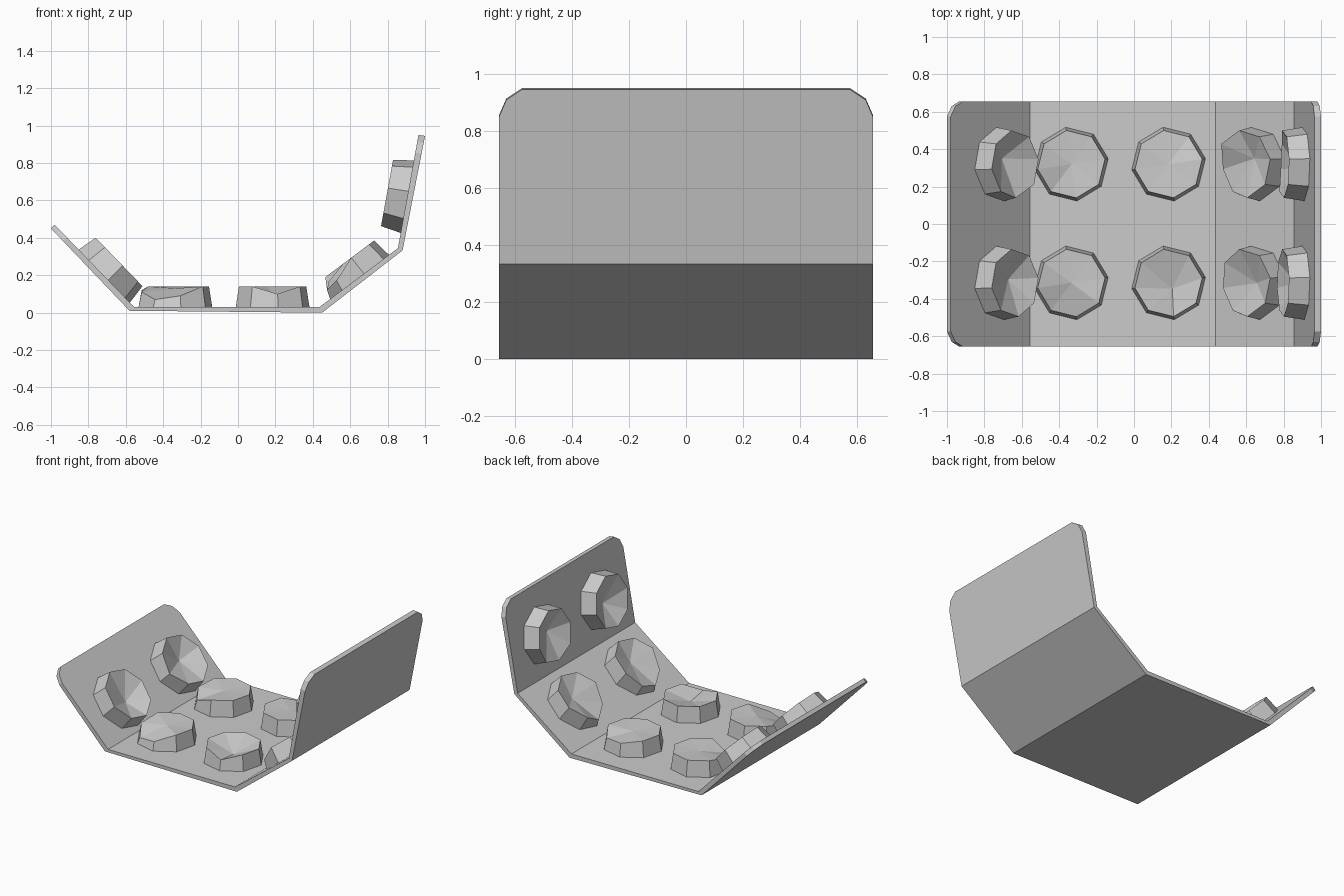
import bpy, bmesh, math
from mathutils import Vector

if "Cube" in bpy.data.objects:
    bpy.data.objects.remove(bpy.data.objects["Cube"], do_unlink=True)

foil = bpy.data.materials.new("grey_foil")
foil.use_nodes = True
foil.diffuse_color = (0.6, 0.6, 0.6, 1)
foil.node_tree.nodes["Principled BSDF"].inputs["Base Color"].default_value = (0.6, 0.6, 0.6, 1)


def finish(bm, name):
    bmesh.ops.recalc_face_normals(bm, faces=bm.faces)
    mesh = bpy.data.meshes.new(name)
    bm.to_mesh(mesh)
    bm.free()
    mesh.materials.append(foil)
    obj = bpy.data.objects.new(name, mesh)
    bpy.context.collection.objects.link(obj)


# Folded sheet: inner and outer fold lines in the xz plane
inner = [Vector(p) for p in ((-.98, .47), (-.555, .03), (.435, .03), (.855, .345), (.965, .95))]
outer = [Vector(p) for p in ((-1, .45), (-.58, .01), (.45, 0), (.88, .333), (1, .945))]
HALF = .655
corner = ((0, .575), (.06, .63), (.155, .655))   # fraction along end panel, half width


def stations(line):
    start = [(line[0].lerp(line[1], t), w) for t, w in corner]
    end = [(line[-1].lerp(line[-2], t), w) for t, w in corner]
    return start + [(p, HALF) for p in line[1:-1]] + end[::-1]


bm = bmesh.new()
rings = []
for (a, w), (b, _) in zip(stations(inner), stations(outer)):
    rings.append([bm.verts.new((p.x, s * w, p.y))
                  for p, s in ((a, -1), (a, 1), (b, 1), (b, -1))])
for r, q in zip(rings, rings[1:]):
    for i in range(4):
        j = (i + 1) % 4
        bm.faces.new((r[i], r[j], q[j], q[i]))
bm.faces.new(rings[0])
bm.faces.new(rings[-1])
finish(bm, "folded_sheet")


# Blisters: tapered octagons with a crushed lid
def blister(name, centre, along, y, low, dent):
    """low: rim corner -> height; dent: offset and height of the lid's middle"""
    u = Vector((along[0], 0, along[1])).normalized()
    v = Vector((0, 1, 0))
    n = u.cross(v)
    origin = Vector((centre[0], y, centre[1]))
    bm = bmesh.new()

    def vert(a, b, h):
        return bm.verts.new(origin + u * a + v * b + n * h)

    base, rim = [], []
    for k in range(8):
        ang = math.radians(8.5 + 45 * k)
        c, s = math.cos(ang), math.sin(ang)
        base.append(vert(.2 * c, .2 * s, -.005))
        rim.append(vert(.182 * c, .182 * s, low.get(k, .11)))
    mid = vert(*dent)
    for k in range(8):
        j = (k + 1) % 8
        bm.faces.new((base[k], base[j], rim[j], rim[k]))
        bm.faces.new((rim[k], rim[j], mid))
    bm.faces.new(base[::-1])
    finish(bm, name)


panels = {
    "left_fold": ((-.715, .195), inner[0] * -1 + inner[1]),
    "floor_a": ((-.335, .03), (1, 0)),
    "floor_b": ((.185, .03), (1, 0)),
    "slope": ((.65, .19), inner[3] - inner[2]),
    "upright": ((.905, .62), inner[4] - inner[3]),
}
crush = {
    "left_fold": (({}, (.03, .02, .03)), ({6: .09}, (-.02, .03, .03))),
    "floor_a": (({4: .08, 5: .04, 6: .06}, (0, 0, .1)), ({4: .09, 5: .06}, (0, 0, .1))),
    "floor_b": (({6: .07}, (.02, -.03, .05)), ({1: .08, 2: .09}, (0, 0, .1))),
    "slope": (({3: .08, 4: .05, 5: .06}, (.04, 0, .04)), ({4: .05, 5: .06}, (.03, .03, .05))),
    "upright": (({}, (-.02, 0, .03)), ({3: .09, 4: .09}, (.02, -.02, .03))),
}
for part, (centre, along) in panels.items():
    for side, y, (low, dent) in zip(("front", "back"), (-.315, .32), crush[part]):
        blister(f"{part}_{side}_blister", centre, along, y, low, dent)
